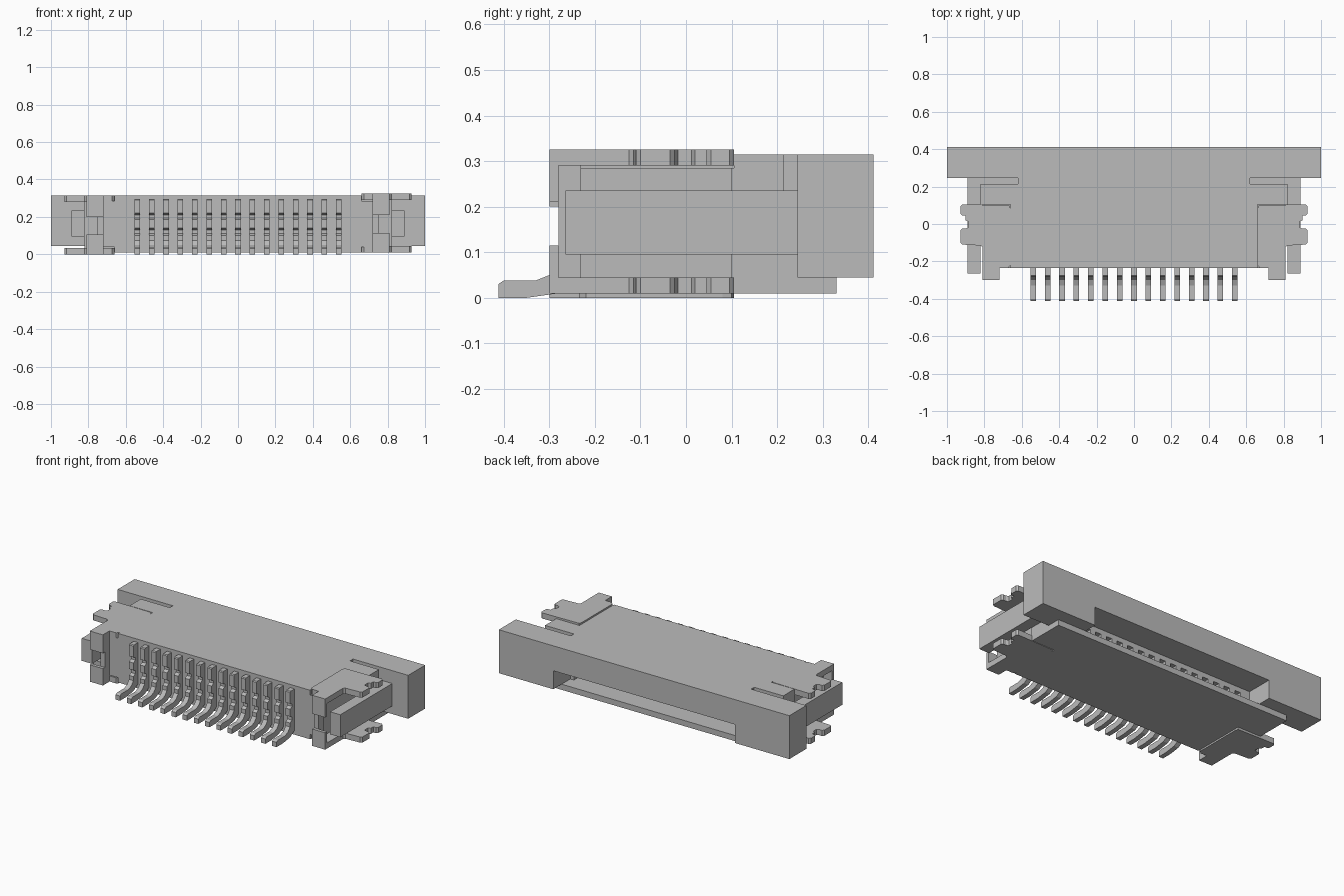
import bpy, bmesh
from mathutils import Vector

if "Cube" in bpy.data.objects:
    bpy.data.objects.remove(bpy.data.objects["Cube"], do_unlink=True)

grey = bpy.data.materials.new("light_grey")
grey.use_nodes = True
COLOUR = (0.5, 0.5, 0.5, 1)
grey.diffuse_color = COLOUR
grey.node_tree.nodes["Principled BSDF"].inputs["Base Color"].default_value = COLOUR


def finish(name, bm):
    bmesh.ops.recalc_face_normals(bm, faces=bm.faces)
    mesh = bpy.data.meshes.new(name)
    bm.to_mesh(mesh)
    bm.free()
    mesh.materials.append(grey)
    obj = bpy.data.objects.new(name, mesh)
    bpy.context.collection.objects.link(obj)
    return obj


def boxes(name, spans):
    """One object made of boxes, each given as (x0, x1, y0, y1, z0, z1)."""
    bm = bmesh.new()
    for x0, x1, y0, y1, z0, z1 in spans:
        verts = bmesh.ops.create_cube(bm, size=1)["verts"]
        bmesh.ops.scale(bm, verts=verts, vec=(x1 - x0, y1 - y0, z1 - z0))
        bmesh.ops.translate(bm, verts=verts, vec=((x0 + x1) / 2, (y0 + y1) / 2, (z0 + z1) / 2))
    return finish(name, bm)


def prism(name, points, depth):
    """Extrude a closed outline of 3D points along a depth vector."""
    bm = bmesh.new()
    face = bm.faces.new([bm.verts.new(p) for p in points])
    extruded = bmesh.ops.extrude_face_region(bm, geom=[face])["geom"]
    moved = [v for v in extruded if isinstance(v, bmesh.types.BMVert)]
    bmesh.ops.translate(bm, verts=moved, vec=Vector(depth))
    return finish(name, bm)


def cut(target, spans):
    cutter = boxes("cutter", spans)
    cutter.hide_render = True
    mod = target.modifiers.new("cut", "BOOLEAN")
    mod.operation = "DIFFERENCE"
    mod.solver = "EXACT"
    mod.object = cutter
    with bpy.context.temp_override(object=target, active_object=target):
        bpy.ops.object.modifier_apply(modifier=mod.name)
    bpy.data.objects.remove(cutter, do_unlink=True)


def both(x0, x1, *rest):
    return [(x0, x1, *rest), (-x1, -x0, *rest)]


PITCH = 0.077
columns = [(i - 7) * PITCH for i in range(15)]

# Housing with clip seats, latch slots, cable cavity and contact slots
housing = boxes("housing", [(-0.82, 0.82, -0.235, 0.245, 0.01, 0.315)])
cut(housing, both(0.74, 0.9, -0.3, 0.1, -0.1, 0.5))
cut(housing, both(0.66, 0.9, -0.3, 0.105, 0.285, 0.5))
cut(housing, both(0.66, 0.9, -0.3, 0.105, -0.1, 0.04))
cut(housing, both(0.62, 0.9, 0.215, 0.3, 0.235, 0.5))
cut(housing, [(-0.6, 0.6, -0.1, 0.3, 0.045, 0.09)])
cut(housing, [(x - 0.02, x + 0.02, -0.05, 0.3, 0.06, 0.13) for x in columns])
boxes("cable_ledge", [(-0.82, 0.82, 0.245, 0.33, 0.01, 0.045)])

# Slider bar with the cable opening
slider = boxes("slider", [(-1, 1, 0.245, 0.412, 0.045, 0.315)])
cut(slider, [(-0.625, 0.625, 0.1, 0.5, 0, 0.16)])

# Slider arms along both sides
for label, span in zip(("left", "right"), both(0.82, 0.89, -0.265, 0.25, 0.095, 0.235)):
    boxes(label + "_slider_arm", [span])

# Metal hold-down clips: eared plates with folded tabs
plate = [(0.66, -0.22), (0.66, 0.08), (0.665, 0.1), (0.918, 0.105), (0.928, 0.095),
         (0.928, 0.055), (0.918, 0.045), (0.9, 0.045), (0.9, 0.02), (0.885, 0.012),
         (0.885, -0.018), (0.9, -0.025), (0.918, -0.025), (0.928, -0.035), (0.928, -0.1),
         (0.918, -0.11), (0.82, -0.115), (0.81, -0.125), (0.81, -0.3), (0.72, -0.3),
         (0.72, -0.235), (0.675, -0.235)]
for label, side, lift in (("left", 1, 0.01), ("right", -1, 0)):
    for level, z in (("upper", 0.28), ("lower", 0)):
        prism(f"{label}_{level}_clip", [(side * x, y, z + lift) for x, y in plate], (0, 0, 0.035))
    a, b = sorted((side * 0.72, side * 0.81))
    boxes(label + "_clip_tabs", [(a, b, -0.3, -0.28, 0.2 + lift, 0.282 + lift),
                                 (a, b, -0.3, -0.28, 0.033 + lift, 0.105 + lift)])
    a, b = sorted((side * 0.72, side * 0.75))
    boxes(label + "_clip_post", [(a, b, -0.28, -0.23, 0.03 + lift, 0.285 + lift)])

# Contacts: soldering foot, sloped bend and notched upright
contact = [(-0.412, 0), (-0.412, 0.03), (-0.4, 0.038), (-0.33, 0.038), (-0.3, 0.05),
           (-0.28, 0.075), (-0.28, 0.1), (-0.26, 0.11), (-0.26, 0.13), (-0.28, 0.14),
           (-0.28, 0.185), (-0.26, 0.195), (-0.26, 0.21), (-0.28, 0.22),
           (-0.28, 0.29), (-0.275, 0.295), (-0.23, 0.295), (-0.23, 0.04),
           (-0.28, 0.01), (-0.35, 0)]
for n, x in enumerate(columns):
    prism(f"contact_{n + 1}", [(x - 0.015, y, z) for y, z in contact], (0.03, 0, 0))
